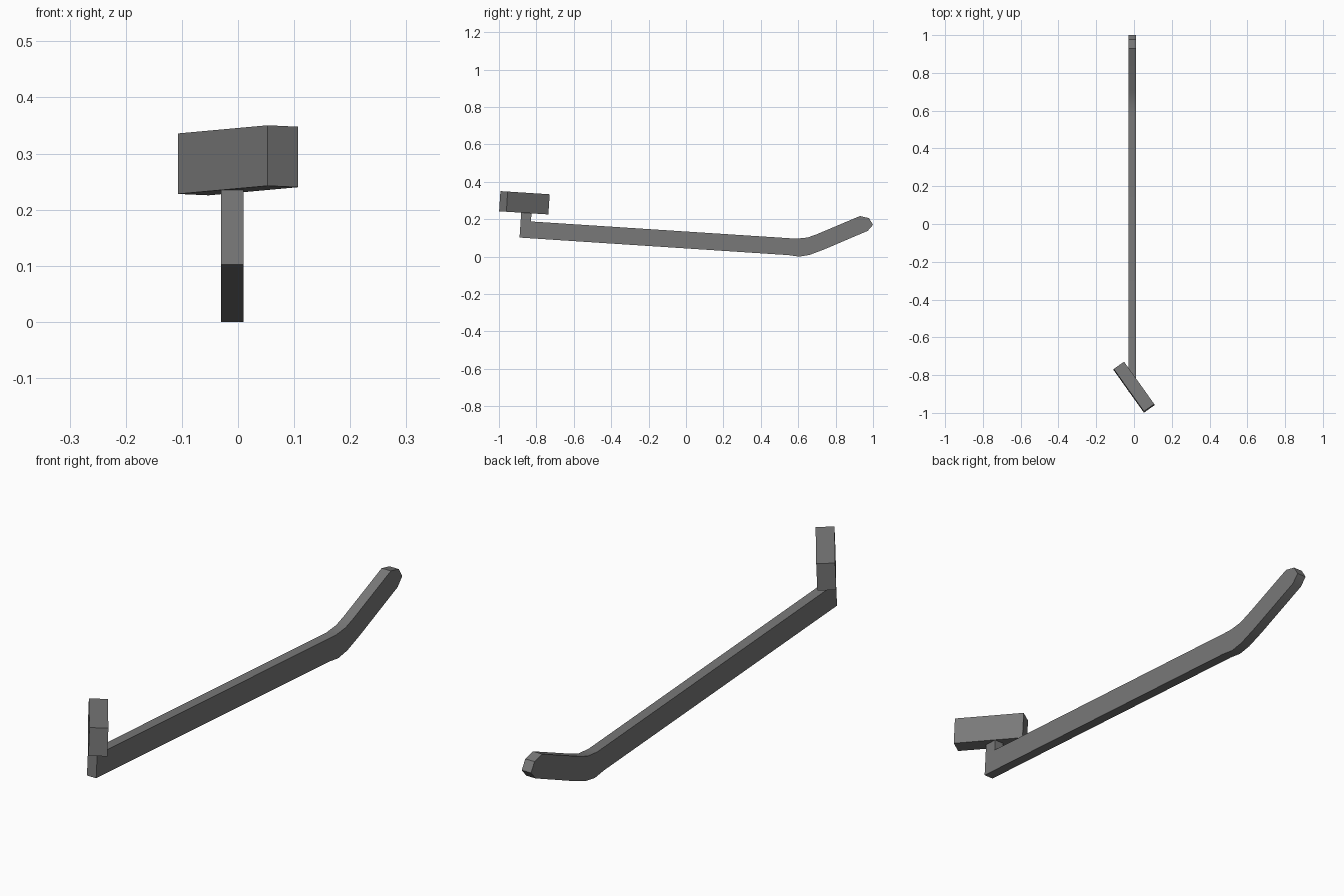
import bpy
import bmesh
import math
from mathutils import Matrix, Vector

old = bpy.data.objects.get("Cube")
if old:
    bpy.data.objects.remove(old, do_unlink=True)

grey = bpy.data.materials.new("dark grey metal")
grey.use_nodes = True
colour = (0.19, 0.19, 0.19, 1)
grey.diffuse_color = colour
grey.node_tree.nodes["Principled BSDF"].inputs["Base Color"].default_value = colour

TILT = Matrix.Rotation(math.radians(-3.7), 4, 'X')


def finish(name, bm, smooth=False):
    bmesh.ops.recalc_face_normals(bm, faces=bm.faces)
    mesh = bpy.data.meshes.new(name)
    bm.to_mesh(mesh)
    bm.free()
    mesh.materials.append(grey)
    obj = bpy.data.objects.new(name, mesh)
    bpy.context.collection.objects.link(obj)
    if smooth:
        bpy.ops.object.select_all(action='DESELECT')
        obj.select_set(True)
        bpy.context.view_layer.objects.active = obj
        bpy.ops.object.shade_smooth_by_angle(angle=math.radians(35))
    return obj


def extrude_profile(name, points, x0, x1):
    """Extrude a side (y, z) outline from x0 to x1."""
    bm = bmesh.new()
    face = bm.faces.new([bm.verts.new((x0, y, z)) for y, z in points])
    new = bmesh.ops.extrude_face_region(bm, geom=[face])["geom"]
    verts = [g for g in new if isinstance(g, bmesh.types.BMVert)]
    bmesh.ops.translate(bm, verts=verts, vec=(x1 - x0, 0, 0))
    return finish(name, bm, True)


# Lever arm with raised rounded tail and an upright post at the front
extrude_profile("lever_arm", [
    (-0.89, 0.102), (0.55, 0.008), (0.605, 0.0), (0.66, 0.009), (0.735, 0.037),
    (0.972, 0.138), (1.0, 0.17), (0.978, 0.206), (0.93, 0.217),
    (0.70, 0.12), (0.65, 0.102), (0.59, 0.096),
    (-0.829, 0.188), (-0.825, 0.25), (-0.88, 0.25),
], -0.03, 0.01)

# Slanted block on top of the post
bm = bmesh.new()
place = (Matrix.Translation(Vector((0, -0.864, 0.288))) @ TILT
         @ Matrix.Rotation(math.radians(-54.6), 4, 'Z')
         @ Matrix.Diagonal((0.276, 0.067, 0.108, 1)))
bmesh.ops.create_cube(bm, size=1, matrix=place)
finish("head_block", bm)
